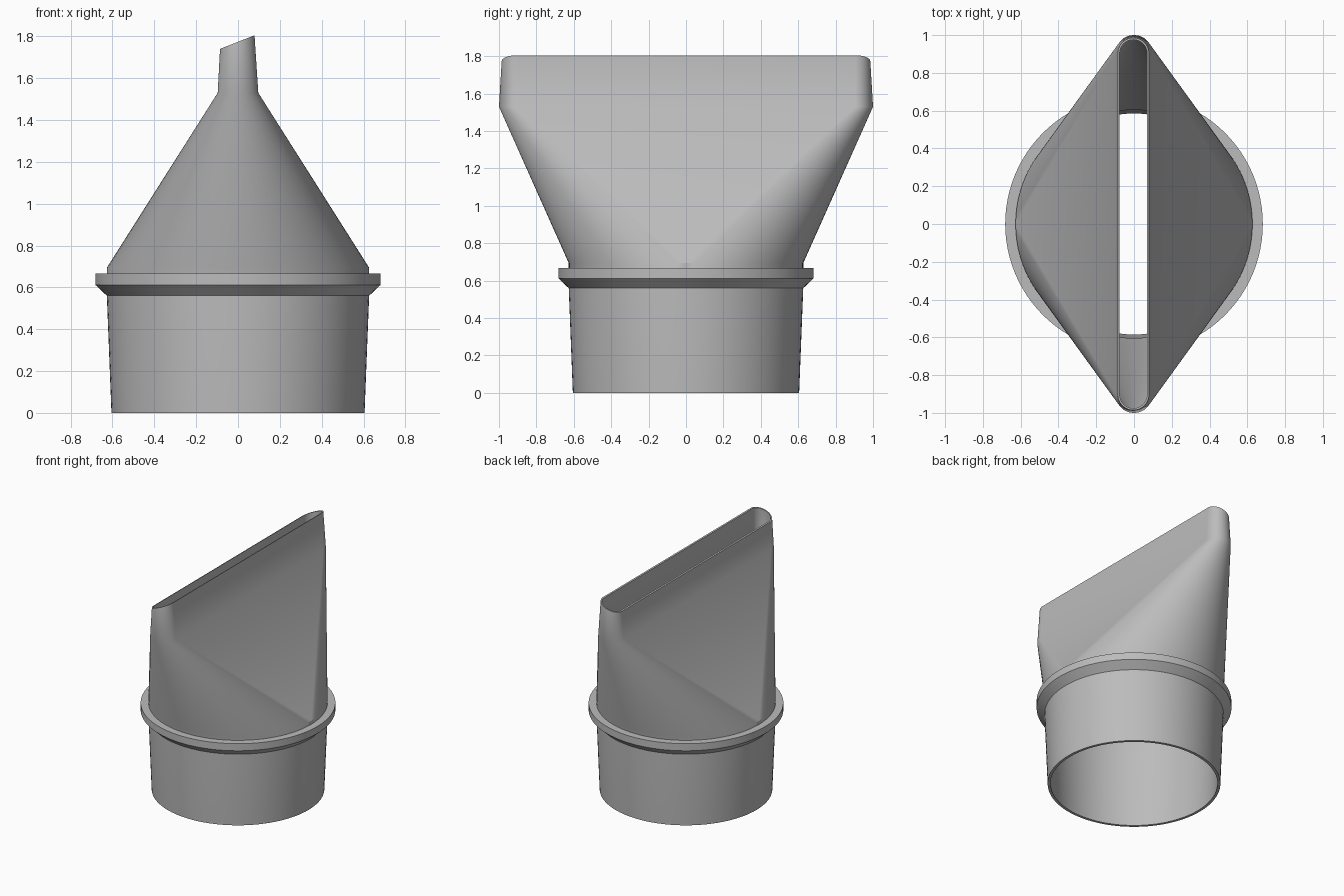
import bpy, bmesh, math

if "Cube" in bpy.data.objects:
    bpy.data.objects.remove(bpy.data.objects["Cube"])

STEPS = 24            # segments per quarter turn
SLANT = 0.394         # slope of the cut mouth

grey = bpy.data.materials.new("plain grey")
grey.use_nodes = True
COLOUR = (0.5, 0.5, 0.5, 1)
grey.diffuse_color = COLOUR
grey.node_tree.nodes["Principled BSDF"].inputs["Base Color"].default_value = COLOUR


def slot_ring(radius, z, half=0.0, slope=0.0, shift=0.0):
    """Rounded slot outline along y; a plain circle when half is zero."""
    points = []
    for quarter in range(4):
        centre = half if quarter < 2 else -half
        for i in range(STEPS + 1):
            a = math.pi / 2 * (quarter + i / STEPS)
            x = radius * math.cos(a) + shift
            points.append((x, centre + radius * math.sin(a), z + slope * x))
    return points


def loft(name, rings):
    """Skin a closed loop of rings into a hollow solid."""
    bm = bmesh.new()
    rows = [[bm.verts.new(p) for p in ring] for ring in rings]
    n = len(rows[0])
    for a, b in zip(rows, rows[1:] + rows[:1]):
        for i in range(n):
            j = (i + 1) % n
            bm.faces.new((a[i], a[j], b[j], b[i]))
    bmesh.ops.remove_doubles(bm, verts=bm.verts, dist=1e-5)
    bmesh.ops.recalc_face_normals(bm, faces=bm.faces)
    mesh = bpy.data.meshes.new(name)
    bm.to_mesh(mesh)
    bm.free()
    mesh.materials.append(grey)
    obj = bpy.data.objects.new(name, mesh)
    bpy.context.collection.objects.link(obj)
    bpy.ops.object.select_all(action="DESELECT")
    obj.select_set(True)
    bpy.context.view_layer.objects.active = obj
    bpy.ops.object.shade_smooth_by_angle(angle=math.radians(30))
    return obj


# Hollow nozzle: round sleeve, flattening cone, narrow slanted mouth
outer = [
    slot_ring(0.605, 0),
    slot_ring(0.627, 0.56),
    slot_ring(0.627, 0.694),
    slot_ring(0.097, 1.53, 0.903),
    slot_ring(0.0825, 1.774, 0.903, SLANT, -0.0035),
]
inner = [
    slot_ring(0.0725, 1.774, 0.903, SLANT, -0.0035),
    slot_ring(0.083, 1.53, 0.903),
    slot_ring(0.604, 0.694),
    slot_ring(0.604, 0.56),
    slot_ring(0.585, 0),
]
loft("nozzle_shell", outer + inner)

# Stop collar with a chamfered underside
loft("stop_collar", [
    slot_ring(0.615, 0.56),
    slot_ring(0.627, 0.56),
    slot_ring(0.682, 0.612),
    slot_ring(0.682, 0.667),
    slot_ring(0.615, 0.667),
])
